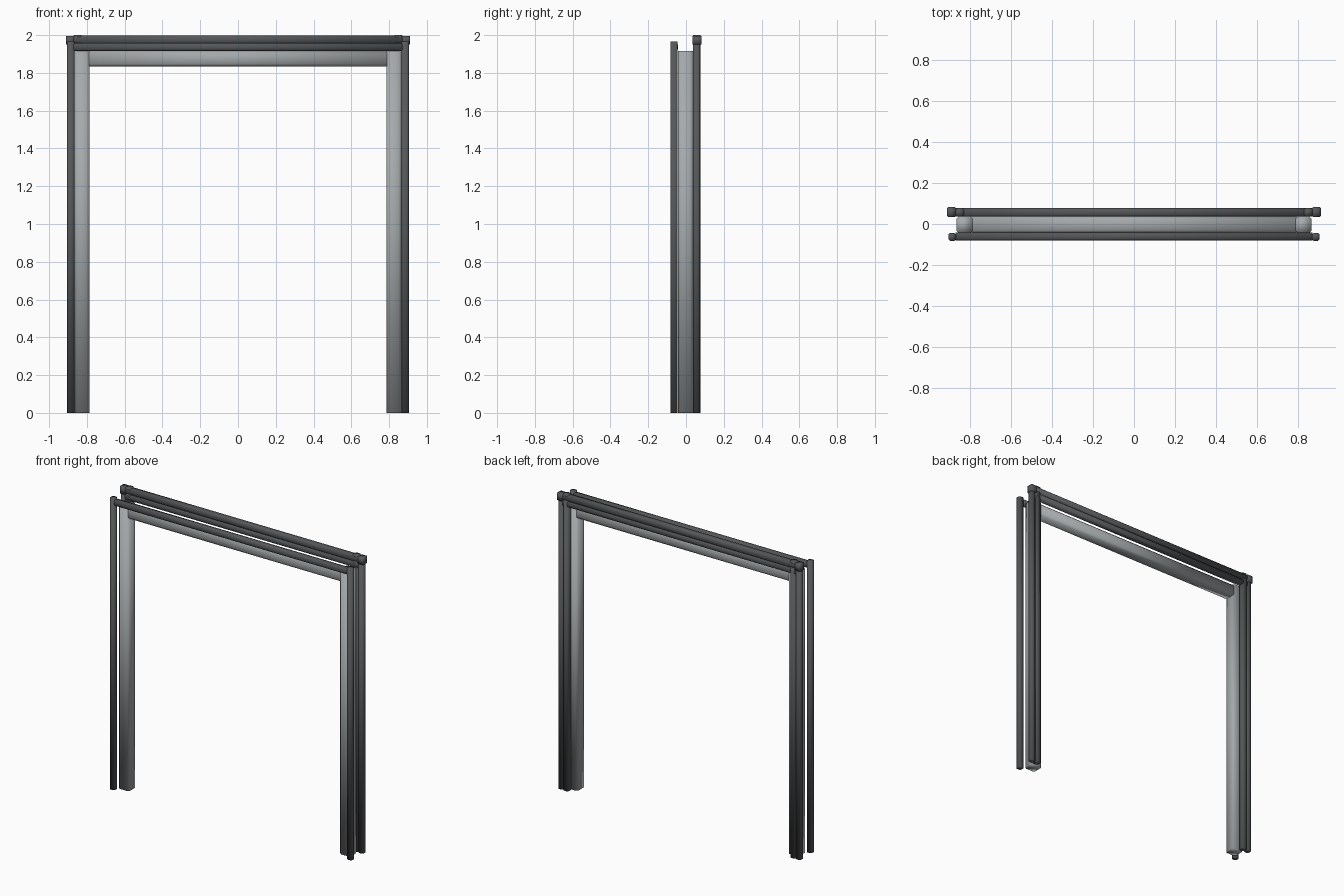
import bpy
import bmesh
from mathutils import Vector

cube = bpy.data.objects.get("Cube")
if cube:
    bpy.data.objects.remove(cube, do_unlink=True)


def material(name, rgb):
    mat = bpy.data.materials.new(name)
    mat.use_nodes = True
    mat.diffuse_color = (*rgb, 1)
    mat.node_tree.nodes["Principled BSDF"].inputs["Base Color"].default_value = (*rgb, 1)
    return mat


DARK = material("dark grey metal", (0.09, 0.095, 0.10))
LIGHT = material("light grey metal", (0.38, 0.40, 0.41))


def beam(name, x, y, z, axis, chamfer, mat):
    """Eight-sided bar filling the given ranges, running along the axis (0 = x, 2 = z)."""
    ranges = (x, y, z)
    a, b = [i for i in range(3) if i != axis]
    (a0, a1), (b0, b1), c = ranges[a], ranges[b], chamfer
    outline = [(a0 + c, b0), (a1 - c, b0), (a1, b0 + c), (a1, b1 - c),
               (a1 - c, b1), (a0 + c, b1), (a0, b1 - c), (a0, b0 + c)]
    bm = bmesh.new()
    rings = []
    for end in ranges[axis]:
        ring = []
        for p, q in outline:
            co = Vector()
            co[a], co[b], co[axis] = p, q, end
            ring.append(bm.verts.new(co))
        rings.append(ring)
        bm.faces.new(ring)
    for i in range(8):
        j = (i + 1) % 8
        bm.faces.new((rings[0][i], rings[0][j], rings[1][j], rings[1][i]))
    bmesh.ops.recalc_face_normals(bm, faces=bm.faces)
    for face in bm.faces:
        face.smooth = True
    mesh = bpy.data.meshes.new(name)
    bm.to_mesh(mesh)
    bm.free()
    mesh.materials.append(mat)
    obj = bpy.data.objects.new(name, mesh)
    bpy.context.collection.objects.link(obj)
    return obj


def post(name, x, y, z, chamfer, mat):
    """Upright bar on both sides."""
    beam("left_" + name, x, y, z, 2, chamfer, mat)
    beam("right_" + name, (-x[1], -x[0]), y, z, 2, chamfer, mat)


def rail(name, half, y, z, chamfer, mat):
    beam(name, (-half, half), y, z, 0, chamfer, mat)


# Inner lining
post("jamb", (0.785, 0.865), (-0.043, 0.037), (0, 1.917), 0.012, LIGHT)
rail("header", 0.79, (-0.043, 0.037), (1.835, 1.915), 0.012, LIGHT)

# Front trim
post("front_trim", (0.866, 0.904), (-0.082, -0.044), (0, 1.965), 0.008, DARK)
rail("front_top_trim", 0.87, (-0.08, -0.042), (1.917, 1.957), 0.008, DARK)

# Back trim: outer and inner bars
post("back_outer_trim", (0.868, 0.905), (0.037, 0.075), (0, 1.96), 0.008, DARK)
post("back_inner_trim", (0.828, 0.868), (0.037, 0.077), (0, 2.0), 0.008, DARK)
rail("back_top_trim", 0.87, (0.036, 0.078), (1.955, 1.997), 0.008, DARK)
rail("back_lower_top_trim", 0.87, (0.036, 0.076), (1.915, 1.955), 0.008, DARK)
post("corner_cap", (0.865, 0.91), (0.035, 0.082), (1.95, 1.995), 0.006, DARK)
